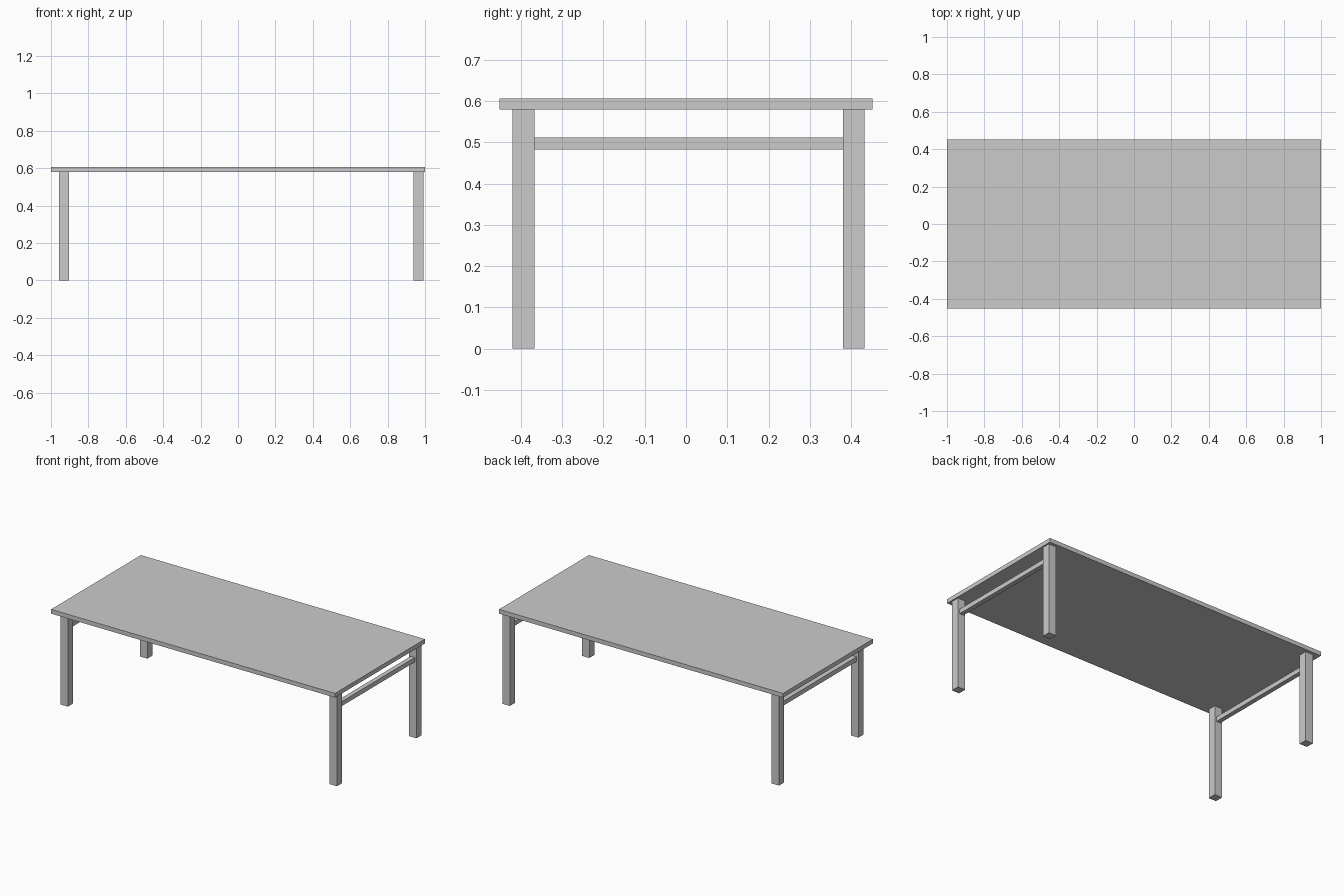
import bpy

if "Cube" in bpy.data.objects:
    bpy.data.objects.remove(bpy.data.objects["Cube"])


def box(name, x, y, z):
    """Axis-aligned box from (min, max) ranges."""
    ranges = (x, y, z)
    bpy.ops.mesh.primitive_cube_add(size=1, location=[(a + b) / 2 for a, b in ranges])
    ob = bpy.context.object
    ob.name = name
    ob.scale = [b - a for a, b in ranges]
    bpy.ops.object.transform_apply(location=False, rotation=False, scale=True)
    return ob


TOP_Z, UNDERSIDE = 0.606, 0.579
LEG_X = {"left": (-0.957, -0.904), "right": (0.938, 0.991)}
LEG_Y = {"front": (-0.42, -0.367), "back": (0.38, 0.432)}
RAIL = 0.029

# Table top
box("table_top", (-1, 1), (-0.452, 0.452), (UNDERSIDE, TOP_Z))

for side, lx in LEG_X.items():
    # Square legs
    for end, ly in LEG_Y.items():
        box(f"{end}_{side}_leg", lx, ly, (0, UNDERSIDE))
    # Rail joining the front and back legs
    cx = sum(lx) / 2
    box(f"{side}_rail", (cx - RAIL / 2, cx + RAIL / 2),
        (LEG_Y["front"][1], LEG_Y["back"][0]), (0.482, 0.482 + RAIL))
